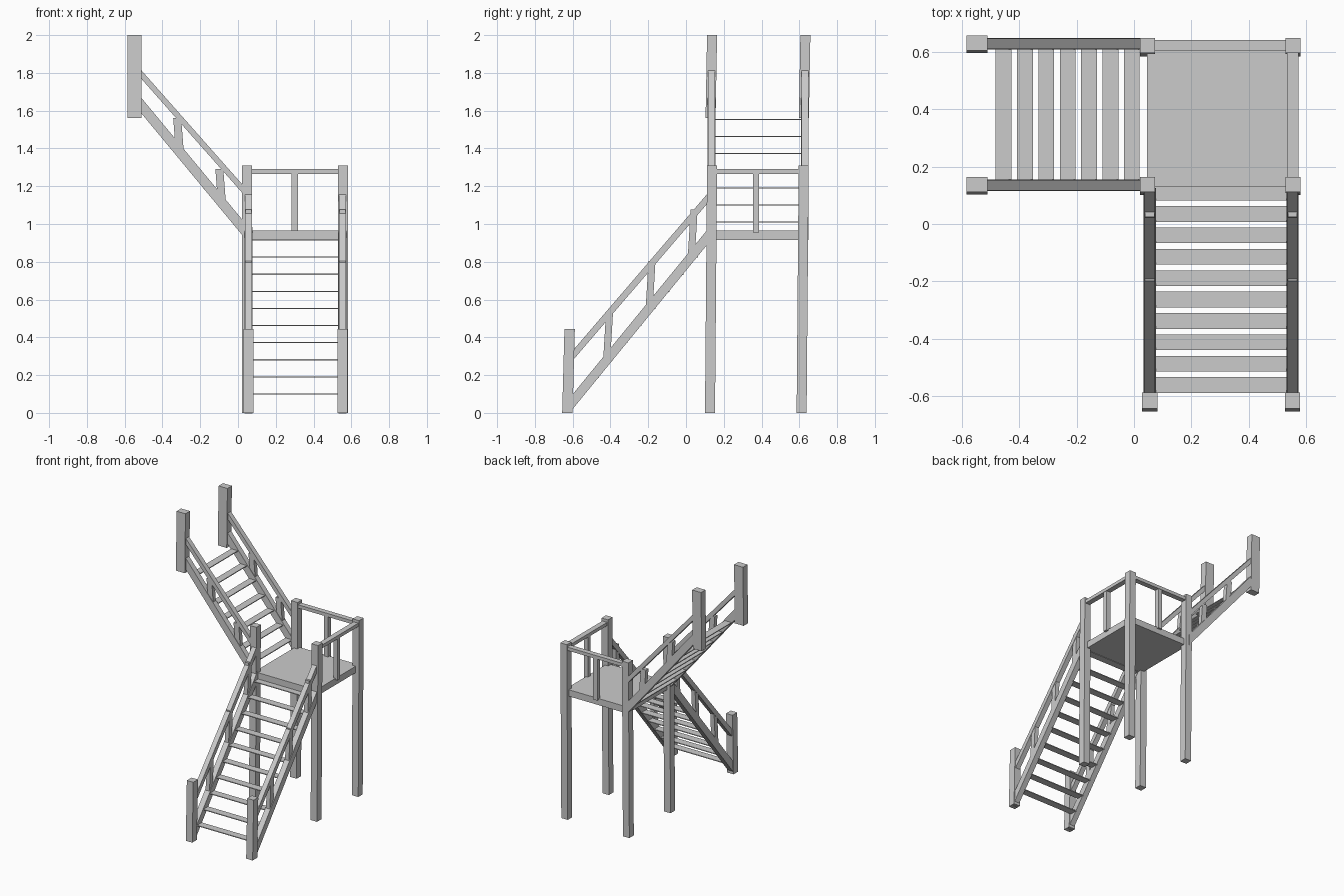
import bpy
import bmesh
from mathutils import Vector

cube = bpy.data.objects.get("Cube")
if cube:
    bpy.data.objects.remove(cube, do_unlink=True)

grey = bpy.data.materials.new("grey timber")
grey.use_nodes = True
grey.diffuse_color = (0.6, 0.6, 0.6, 1)
grey.node_tree.nodes["Principled BSDF"].inputs["Base Color"].default_value = (0.6, 0.6, 0.6, 1)


def beam(name, start, end, cross_a, cross_b):
    """Prism with the same cross-section at both ends, sheared from start to end."""
    a, b = Vector(cross_a) / 2, Vector(cross_b) / 2
    bm = bmesh.new()
    ends = []
    for p in (Vector(start), Vector(end)):
        ends.append([bm.verts.new(p + s * a + t * b)
                     for s, t in ((-1, -1), (1, -1), (1, 1), (-1, 1))])
    low, high = ends
    bm.faces.new(low)
    bm.faces.new(high)
    for i in range(4):
        j = (i + 1) % 4
        bm.faces.new((low[i], low[j], high[j], high[i]))
    bmesh.ops.recalc_face_normals(bm, faces=bm.faces)
    mesh = bpy.data.meshes.new(name)
    bm.to_mesh(mesh)
    bm.free()
    mesh.materials.append(grey)
    obj = bpy.data.objects.new(name, mesh)
    bpy.context.collection.objects.link(obj)
    return obj


def upright(name, x, y, z0, z1, wx, wy, lean_x=0, lean_y=0):
    return beam(name, (x, y, z0), (x + lean_x, y + lean_y, z1), (wx, 0, 0), (0, wy, 0))


def box(name, x0, x1, y0, y1, z0, z1):
    return upright(name, (x0 + x1) / 2, (y0 + y1) / 2, z0, z1, x1 - x0, y1 - y0)


# Landing posts, with a slight backward lean
for side, x in (("right", 0.047), ("left", 0.555)):
    for place, y in (("front", 0.127), ("back", 0.612)):
        upright(f"{place}_{side}_landing_post", x, y, 0, 1.31, 0.053, 0.053, 0, 0.011)

# Landing floor with railings on its two open sides
box("landing_floor", 0.045, 0.555, 0.13, 0.625, 0.916, 0.965)
box("back_railing", 0.05, 0.55, 0.604, 0.643, 1.265, 1.29)
box("left_railing", 0.535, 0.575, 0.13, 0.62, 1.265, 1.29)
box("back_railing_baluster", 0.283, 0.317, 0.606, 0.64, 0.955, 1.27)
box("left_railing_baluster", 0.538, 0.572, 0.355, 0.387, 0.955, 1.27)

# Lower flight: stringers, handrails, balusters and end posts
for side, x in (("right", 0.055), ("left", 0.553)):
    upright(f"lower_{side}_newel", x, -0.628, 0, 0.445, 0.053, 0.055, 0, 0.012)
    beam(f"lower_{side}_stringer", (x, -0.62, 0.035), (x, 0.125, 0.945),
         (0.042, 0, 0), (0, 0, 0.078))
    beam(f"lower_{side}_handrail", (x, -0.62, 0.28), (x, 0.125, 1.148),
         (0.037, 0, 0), (0, 0, 0.052))
    for n, y in enumerate((-0.42, -0.195, 0.028)):
        z = 0.035 + (y + 0.62) * 1.221
        upright(f"lower_{side}_baluster_{n + 1}", x, y, z, z + 0.25, 0.032, 0.037, 0, 0.015)

for n in range(10):
    y, z = -0.59 + n * 0.0747, 0.1 + n * 0.0906
    box(f"lower_tread_{n + 1}", 0.07, 0.54, y, y + 0.055, z - 0.003, z + 0.003)

# Upper flight: stringers, handrails, balusters and end posts
for place, y in (("front", 0.135), ("back", 0.629)):
    upright(f"upper_{place}_newel", -0.548, y - 0.005, 1.56, 2, 0.073, 0.053, 0, 0.008)
    beam(f"upper_{place}_stringer", (-0.53, y, 1.649), (0.045, y, 0.955),
         (0, 0.04, 0), (0, 0, 0.082))
    beam(f"upper_{place}_handrail", (-0.53, y, 1.812), (0.045, y, 1.162),
         (0, 0.037, 0), (0, 0, 0.045))
    for n, x in enumerate((-0.308, -0.085)):
        z = 1.649 - (x + 0.53) * 1.207
        upright(f"upper_{place}_baluster_{n + 1}", x, y, z, z + 0.18, 0.042, 0.032, -0.014)

for n in range(7):
    x, z = -0.035 - n * 0.0747, 1.01 + n * 0.0907
    box(f"upper_tread_{n + 1}", x, x + 0.055, 0.145, 0.615, z - 0.003, z + 0.003)
